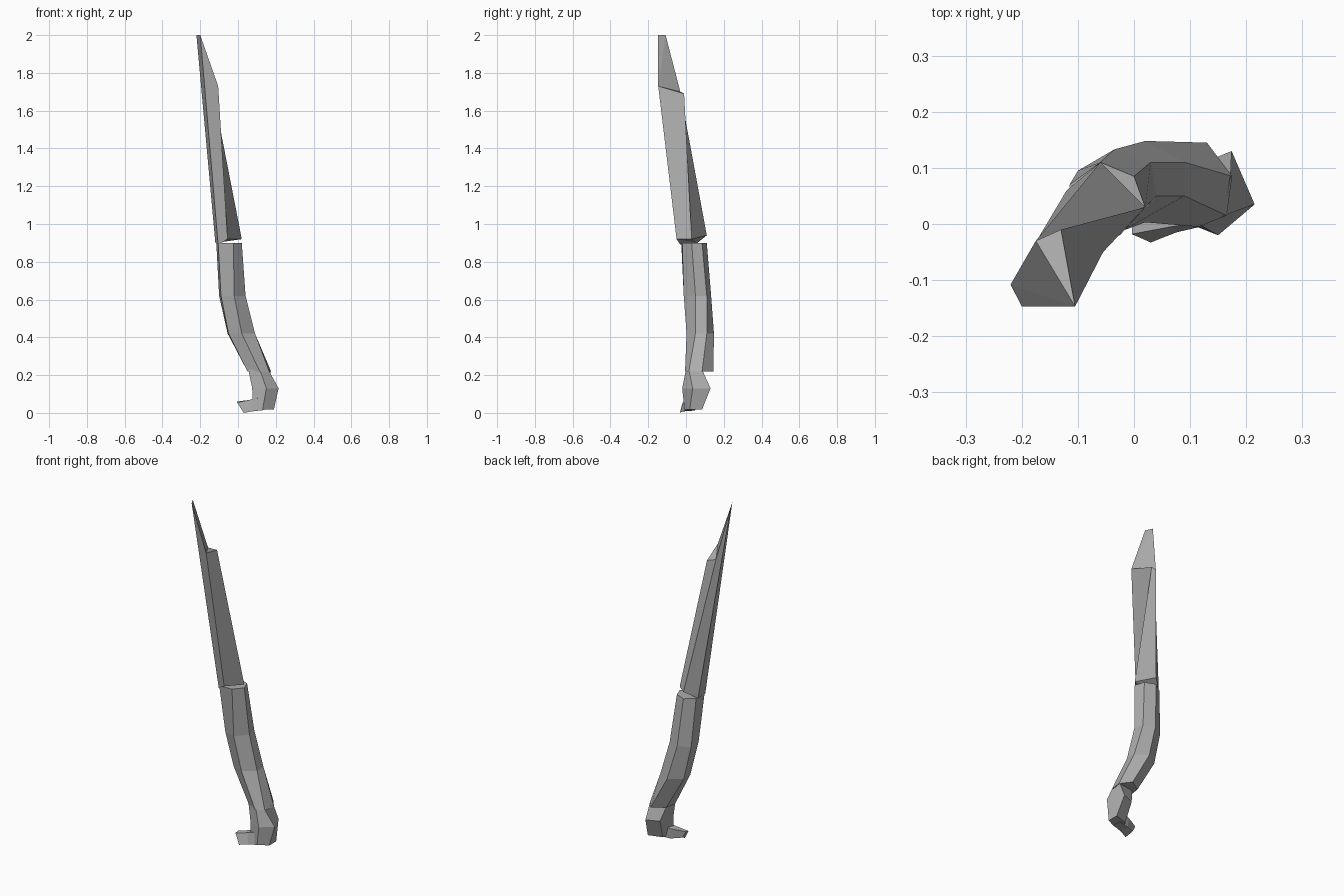
import bpy
import bmesh

cube = bpy.data.objects.get("Cube")
if cube:
    bpy.data.objects.remove(cube, do_unlink=True)

GREY = (0.42, 0.42, 0.42, 1)
grey = bpy.data.materials.new("plain_grey")
grey.use_nodes = True
grey.diffuse_color = GREY
grey.node_tree.nodes["Principled BSDF"].inputs["Base Color"].default_value = GREY


def loft(name, rings):
    """Skin a flat-shaded solid through rings that share a point count."""
    bm = bmesh.new()
    loops = [[bm.verts.new(p) for p in ring] for ring in rings]
    n = len(loops[0])
    for a, b in zip(loops, loops[1:]):
        for i in range(n):
            j = (i + 1) % n
            bm.faces.new((a[i], a[j], b[j], b[i]))
    bm.faces.new(loops[0])
    bm.faces.new(loops[-1])
    bmesh.ops.remove_doubles(bm, verts=bm.verts, dist=0.0005)
    bmesh.ops.triangulate(bm, faces=[f for f in bm.faces if len(f.verts) > 4])
    bmesh.ops.recalc_face_normals(bm, faces=bm.faces)
    mesh = bpy.data.meshes.new(name)
    bm.to_mesh(mesh)
    bm.free()
    mesh.materials.append(grey)
    obj = bpy.data.objects.new(name, mesh)
    bpy.context.collection.objects.link(obj)
    return obj


def level(z, *points):
    return [(x, y, z) for x, y in points]


# Blade: ring order is back left, front left, front, right, back
shoulder = [(-.175, -.03, 1.7), (-.105, -.147, 1.73), (-.13, -.01, 1.69)]
loft("blade", [
    [(-.12, .06, .9), (-.105, -.03, .89), (-.055, -.05, .92),
     (.02, .03, .92), (-.06, .11, .94)],
    [(-.22, -.108, 2), (-.2, -.147, 2), shoulder[1], shoulder[2], shoulder[0]],
])

# Grip: bends outward towards the foot
loft("grip", [
    level(.9, (-.115, .07), (-.105, -.025), (-.025, -.02), (.02, .03),
          (0, .085), (-.06, .11)),
    level(.62, (-.1, .095), (-.09, .01), (-.02, -.012), (.04, .05),
          (.03, .11), (-.035, .133)),
    level(.42, (-.055, .1), (-.05, .03), (.02, .003), (.09, .05),
          (.09, .11), (.02, .148)),
    level(.22, (.06, .1), (.05, .03), (.115, -.005), (.165, .015),
          (.175, .085), (.13, .145)),
])

# Pommel: flares out, then narrows to the base
loft("pommel", [
    level(.23, (.07, .07), (.055, .02), (.115, 0), (.16, .015), (.172, .085)),
    level(.13, (.1, .1), (.075, .01), (.15, -.02), (.215, .035), (.174, .13)),
    level(.018, (.11, .06), (.08, 0), (.13, -.008), (.19, .02), (.19, .085)),
])

# Hook: short spur pointing sideways from the pommel
loft("hook", [
    [(.14, 0, .015), (.14, .05, .015), (.12, .055, .085), (.1, 0, .08)],
    [(.075, -.015, .008), (.075, .04, .012), (.07, .04, .07), (.065, -.005, .07)],
    [(.03, -.033, 0), (.018, .008, .02), (-.004, .006, .06), (-.004, -.018, .055)],
])
